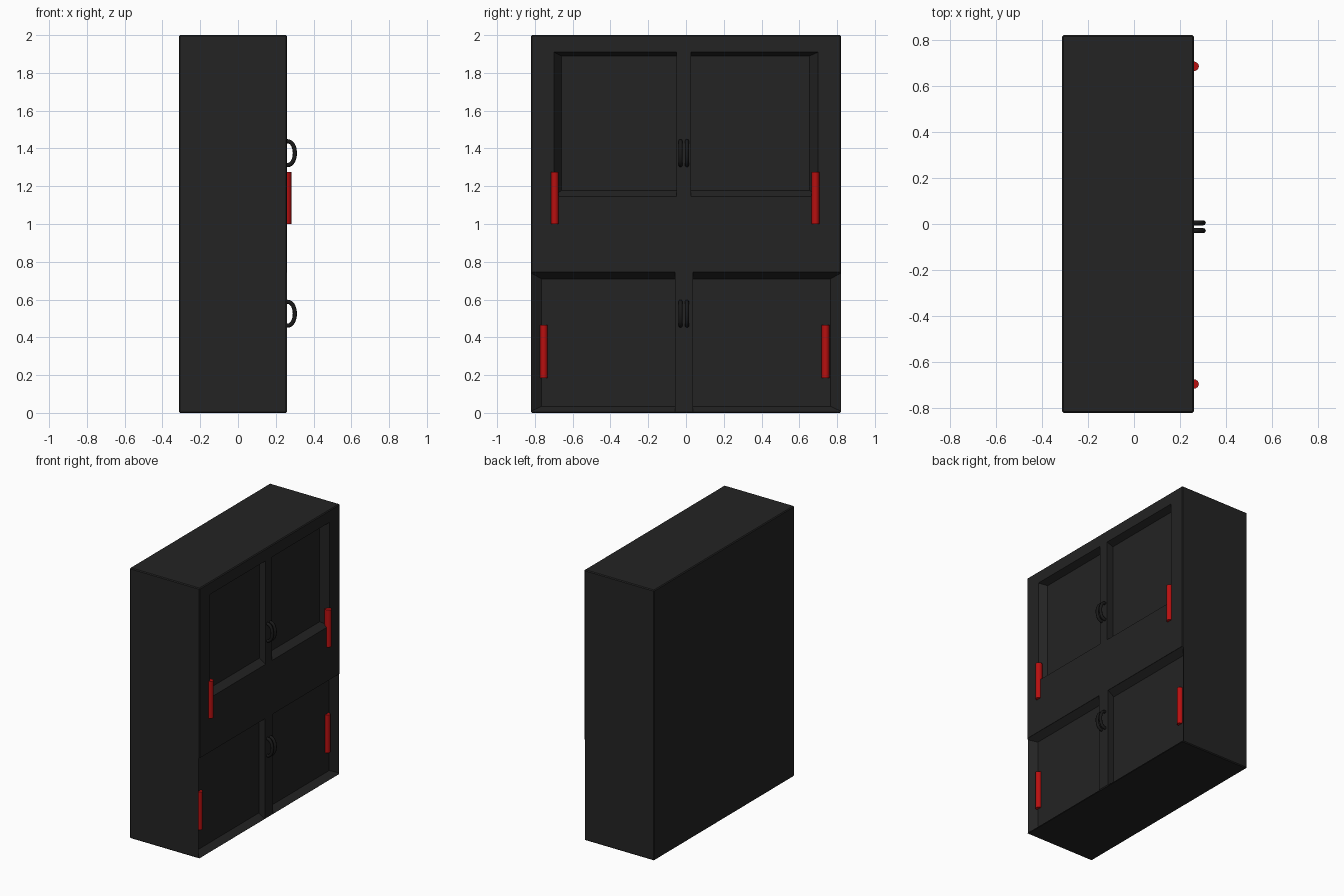
import bpy, bmesh, math
from mathutils import Matrix

if "Cube" in bpy.data.objects:
    bpy.data.objects.remove(bpy.data.objects["Cube"], do_unlink=True)


def material(name, rgb, rough=0.6):
    m = bpy.data.materials.new(name)
    m.use_nodes = True
    m.diffuse_color = (*rgb, 1)
    bsdf = m.node_tree.nodes["Principled BSDF"]
    bsdf.inputs["Base Color"].default_value = (*rgb, 1)
    bsdf.inputs["Roughness"].default_value = rough
    return m


CHARCOAL = material("charcoal", (0.017, 0.017, 0.017))
BLACK = material("black", (0.010, 0.010, 0.010))
RED = material("red", (0.48, 0.005, 0.005))

FRONT = 0.26      # plane of the door frames
FLOOR = 0.21      # plane of the sunken door panels
BACK = -0.313
HALF = 0.82


def add_object(name, bm, mat):
    bmesh.ops.recalc_face_normals(bm, faces=bm.faces)
    mesh = bpy.data.meshes.new(name)
    bm.to_mesh(mesh)
    bm.free()
    ob = bpy.data.objects.new(name, mesh)
    mesh.materials.append(mat)
    bpy.context.collection.objects.link(ob)
    return ob


def apply_modifiers(ob):
    deps = bpy.context.evaluated_depsgraph_get()
    mesh = bpy.data.meshes.new_from_object(ob.evaluated_get(deps))
    ob.modifiers.clear()
    ob.data = mesh


def recess_cutter(name, floor, rim, rim_x):
    """Loft from the panel rectangle to the wider rim rectangle, then outwards.
    Rectangles are (y0, y1, z0, z1)."""
    bm = bmesh.new()
    loops = []
    for x, (y0, y1, z0, z1) in ((FLOOR, floor), (rim_x, rim), (0.35, rim)):
        loops.append([bm.verts.new((x, y, z)) for y, z in
                      ((y0, z0), (y1, z0), (y1, z1), (y0, z1))])
    for a, b in zip(loops, loops[1:]):
        for i in range(4):
            j = (i + 1) % 4
            bm.faces.new((a[i], a[j], b[j], b[i]))
    bm.faces.new(loops[0])
    bm.faces.new(loops[-1])
    return add_object(name, bm, CHARCOAL)


# Cabinet carcass
bm = bmesh.new()
bmesh.ops.create_cube(bm, size=1, matrix=Matrix.Translation(
    ((FRONT + BACK) / 2, 0, 1)) @ Matrix.Diagonal((FRONT - BACK, 2 * HALF, 2, 1)))
bmesh.ops.bevel(bm, geom=bm.edges[:], offset=0.006, segments=1, affect='EDGES')
cabinet = add_object("cabinet_body", bm, CHARCOAL)

# Sunken door panels with sloping borders
cutters = [
    recess_cutter("upper_right_recess", (-0.66, -0.05, 1.178, 1.89),
                  (-0.70, -0.05, 1.145, 1.91), FRONT),
    recess_cutter("upper_left_recess", (0.027, 0.655, 1.178, 1.89),
                  (0.027, 0.70, 1.145, 1.91), FRONT),
    recess_cutter("lower_right_recess", (-0.765, -0.057, 0.035, 0.71),
                  (-0.83, -0.057, 0.004, 0.745), FRONT - 0.002),
    recess_cutter("lower_left_recess", (0.036, 0.765, 0.035, 0.71),
                  (0.036, 0.83, 0.004, 0.745), FRONT - 0.002),
]
for c in cutters:
    mod = cabinet.modifiers.new(c.name, 'BOOLEAN')
    mod.operation = 'DIFFERENCE'
    mod.solver = 'EXACT'
    mod.object = c
apply_modifiers(cabinet)
for c in cutters:
    bpy.data.objects.remove(c, do_unlink=True)


# Red upright hinge bars
def hinge_bar(name, x, y, z0, z1):
    bm = bmesh.new()
    bmesh.ops.create_cone(
        bm, cap_ends=True, segments=16, radius1=1, radius2=1, depth=1,
        matrix=Matrix.Translation((x, y, (z0 + z1) / 2))
        @ Matrix.Diagonal((0.024, 0.021, z1 - z0, 1)))
    ob = add_object(name, bm, RED)
    for p in ob.data.polygons:
        p.use_smooth = abs(p.normal.z) < 0.5


hinge_bar("upper_right_hinge", FRONT - 0.002, -0.695, 1.0, 1.275)
hinge_bar("upper_left_hinge", FRONT - 0.002, 0.685, 1.0, 1.275)
hinge_bar("lower_right_hinge", FLOOR, -0.753, 0.185, 0.465)
hinge_bar("lower_left_hinge", FLOOR, 0.739, 0.185, 0.465)


# Paired loop handles on the middle stile
def loop_handle(name, y, zc):
    cu = bpy.data.curves.new(name, 'CURVE')
    cu.dimensions = '3D'
    cu.bevel_depth = 0.011
    cu.bevel_resolution = 2
    cu.use_fill_caps = True
    sp = cu.splines.new('POLY')
    steps = 14
    sp.points.add(steps)
    for i, p in enumerate(sp.points):
        a = math.pi * (i / steps - 0.5)
        p.co = (FRONT - 0.004 + 0.045 * math.cos(a) ** 0.8 if 0 < i < steps else FRONT - 0.01,
                y, zc + 0.064 * math.sin(a), 1)
    ob = bpy.data.objects.new(name, cu)
    bpy.context.collection.objects.link(ob)
    mesh = bpy.data.meshes.new_from_object(
        ob.evaluated_get(bpy.context.evaluated_depsgraph_get()))
    bpy.data.objects.remove(ob, do_unlink=True)
    mesh.materials.clear()
    mesh.materials.append(BLACK)
    for p in mesh.polygons:
        p.use_smooth = True
    bpy.context.collection.objects.link(bpy.data.objects.new(name, mesh))


for row, zc in (("upper", 1.375), ("lower", 0.525)):
    for side, y in (("right", -0.029), ("left", 0.005)):
        loop_handle(f"{row}_{side}_handle", y, zc)
